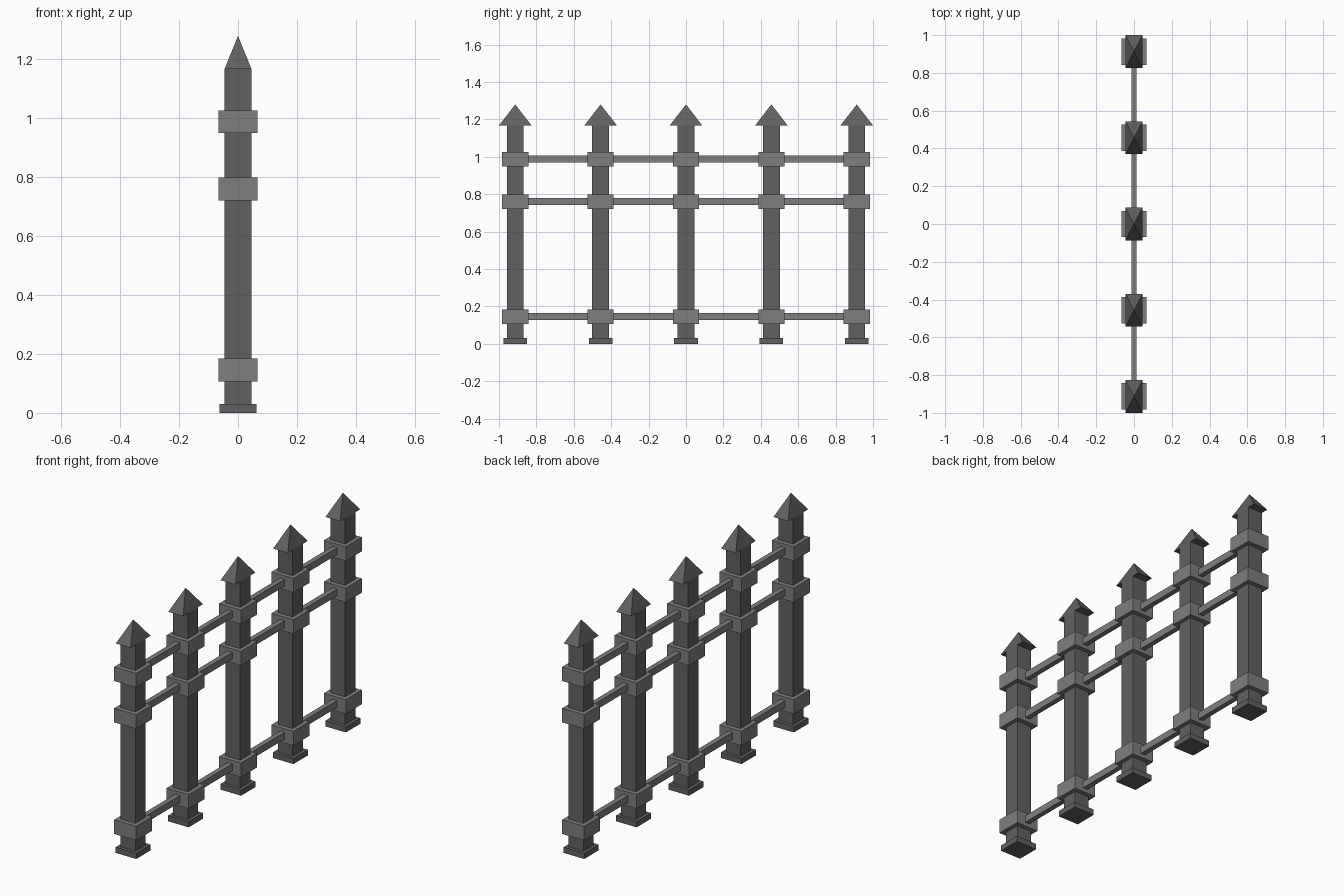
import bpy, bmesh
from mathutils import Matrix

if "Cube" in bpy.data.objects:
    bpy.data.objects.remove(bpy.data.objects["Cube"])

GREY = bpy.data.materials.new("dark_iron")
GREY.diffuse_color = (0.12, 0.12, 0.12, 1)
GREY.use_nodes = True
GREY.node_tree.nodes["Principled BSDF"].inputs["Base Color"].default_value = GREY.diffuse_color
LIGHT = bpy.data.materials.new("worn_iron")
LIGHT.diffuse_color = (0.21, 0.21, 0.21, 1)
LIGHT.use_nodes = True
LIGHT.node_tree.nodes["Principled BSDF"].inputs["Base Color"].default_value = LIGHT.diffuse_color


def finish(name, bm, mat):
    me = bpy.data.meshes.new(name)
    bm.to_mesh(me)
    bm.free()
    me.materials.append(mat)
    ob = bpy.data.objects.new(name, me)
    bpy.context.collection.objects.link(ob)
    return ob


def box(name, hx, hy, y, z0, z1, mat):
    bm = bmesh.new()
    m = Matrix.Translation((0, y, (z0 + z1) / 2)) @ Matrix.Diagonal((2 * hx, 2 * hy, z1 - z0, 1))
    bmesh.ops.create_cube(bm, size=1, matrix=m)
    return finish(name, bm, mat)


def spike(name, hx, hy, y, z0, z1, mat):
    bm = bmesh.new()
    base = [bm.verts.new((sx * hx, y + sy * hy, z0))
            for sx, sy in ((-1, -1), (1, -1), (1, 1), (-1, 1))]
    tip = bm.verts.new((0, y, z1))
    bm.faces.new(base[::-1])
    for i in range(4):
        bm.faces.new((base[i], base[(i + 1) % 4], tip))
    return finish(name, bm, mat)


SPACING = 0.4565
RAIL_Z = (0.145, 0.76, 0.988)

# posts, each with foot, arrow tip and three collars
for i in range(5):
    y = (i - 2) * SPACING
    box(f"foot_{i}", 0.063, 0.063, y, 0, 0.031, GREY)
    box(f"post_{i}", 0.045, 0.045, y, 0.031, 1.168, GREY)
    spike(f"arrow_tip_{i}", 0.045, 0.087, y, 1.168, 1.28, GREY)
    for j, z in enumerate(RAIL_Z):
        box(f"collar_{i}_{j}", 0.067, 0.07, y, z - 0.039, z + 0.039, LIGHT)

# horizontal rails running between the end posts
for j, z in enumerate(RAIL_Z):
    box(f"rail_{j}", 0.014, 2 * SPACING, 0, z - 0.018, z + 0.02, LIGHT)
